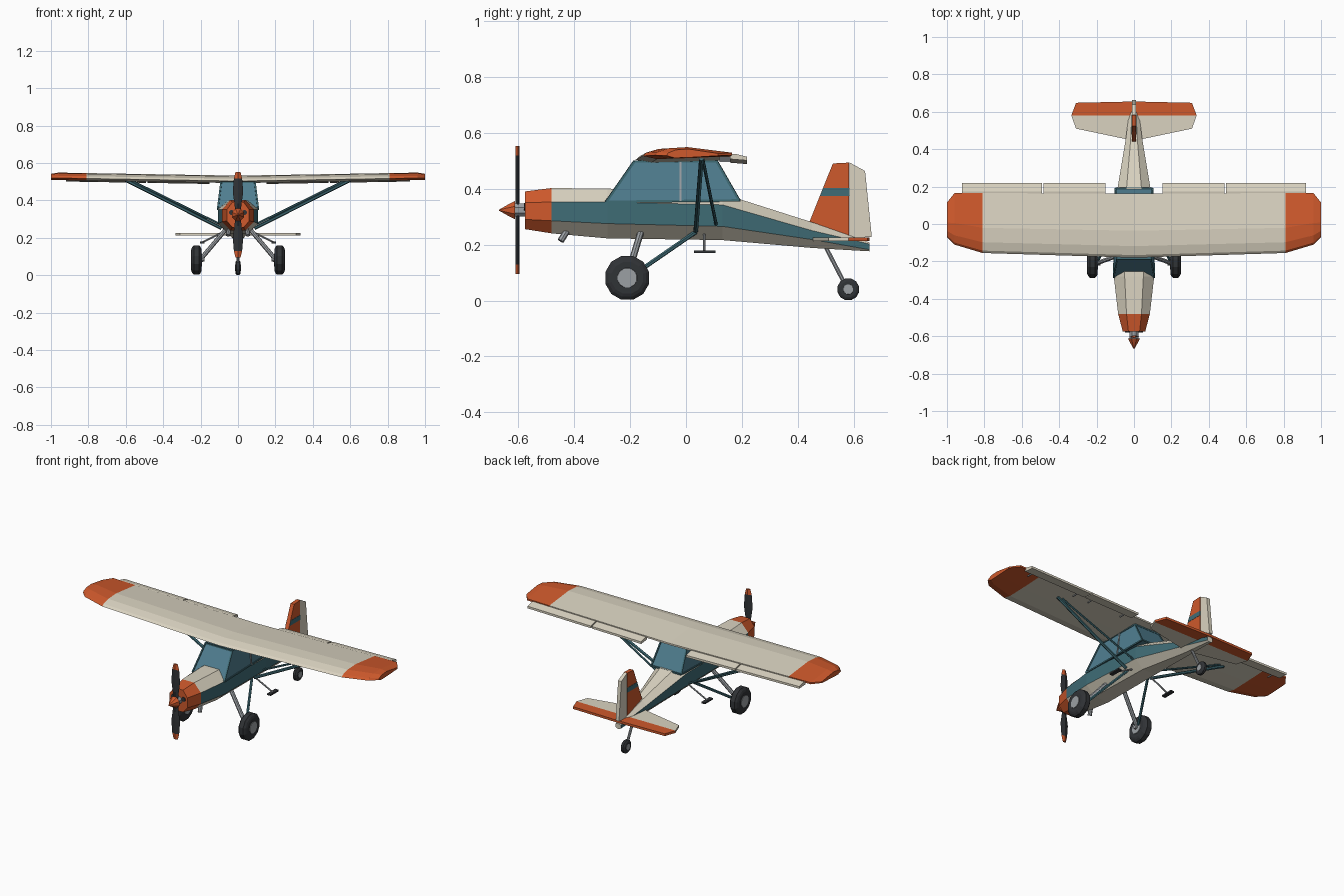
import bpy, bmesh, math
from mathutils import Vector

if "Cube" in bpy.data.objects:
    bpy.data.objects.remove(bpy.data.objects["Cube"])


def mat(name, r, g, b):
    m = bpy.data.materials.new(name)
    m.diffuse_color = (r, g, b, 1)
    m.use_nodes = True
    m.node_tree.nodes["Principled BSDF"].inputs["Base Color"].default_value = m.diffuse_color
    return m


CREAM = mat("cream", .70, .65, .53)
TEAL = mat("teal", .05, .15, .18)
ORANGE = mat("orange", .62, .10, .025)
GLASS = mat("glass", .08, .21, .28)
DARK = mat("dark", .03, .033, .037)
METAL = mat("metal", .33, .35, .37)


def loft(name, rings, mats, pick=lambda seg, side: 0):
    """Skin closed rings of equal size; pick chooses the material slot."""
    bm = bmesh.new()
    vs = [[bm.verts.new(p) for p in ring] for ring in rings]
    n = len(rings[0])
    for i in range(len(vs) - 1):
        for j in range(n):
            k = (j + 1) % n
            f = bm.faces.new((vs[i][j], vs[i][k], vs[i + 1][k], vs[i + 1][j]))
            f.material_index = pick(i, j)
    bm.faces.new(vs[0]).material_index = pick(0, 0)
    bm.faces.new(vs[-1]).material_index = pick(len(vs) - 2, 0)
    bmesh.ops.recalc_face_normals(bm, faces=bm.faces)
    me = bpy.data.meshes.new(name)
    bm.to_mesh(me)
    bm.free()
    for m in mats:
        me.materials.append(m)
    ob = bpy.data.objects.new(name, me)
    bpy.context.collection.objects.link(ob)
    return ob


def turned(name, a, b, profile, m, n=12):
    """Lathe (fraction, radius) pairs around the axis a-b."""
    a, b = Vector(a), Vector(b)
    q = (b - a).to_track_quat('Z', 'Y')
    rings = []
    for t, r in profile:
        c = a.lerp(b, t)
        rings.append([c + q @ Vector((r * math.cos(w), r * math.sin(w), 0))
                      for w in (2 * math.pi * (i + .5) / n for i in range(n))])
    return loft(name, rings, [m])


def rod(name, a, b, r, m, n=8):
    return turned(name, a, b, [(0, r), (1, r)], m, n)


def slab_x(name, outline, t, m):
    """Upright (y, z) outline, thickness across x."""
    return loft(name, [[(x, y, z) for y, z in outline] for x in (-t, t)], [m])


def slab_z(name, outline, z0, z1, m):
    return loft(name, [[(x, y, z) for x, y in outline] for z in (z0, z1)], [m])


def wheel(name, x, y, z, r, w, hub):
    turned(name + "_tyre", (x - w, y, z), (x + w, y, z),
           [(0, r * .72), (.08, r * .86), (.25, r), (.75, r), (.92, r * .86), (1, r * .72)], DARK)
    h = w * 1.08
    turned(name + "_hub", (x - h, y, z), (x + h, y, z), [(0, hub * .95), (.1, hub), (.9, hub), (1, hub * .95)], METAL)


# Fuselage: y, half width, top half width, top, band top, band bottom, belly
SECTIONS = [(-.575, .06, .03, .39, .35, .29, .255), (-.48, .085, .04, .402, .352, .285, .24),
            (-.28, .108, .05, .40, .352, .275, .222), (.13, .098, .045, .382, .342, .265, .216),
            (.45, .045, .018, .28, .25, .218, .188), (.655, .018, .008, .208, .202, .182, .176)]
rings = [[(-wt, y, t), (-w, y, b1), (-w, y, b2), (-wt, y, b), (wt, y, b), (w, y, b2), (w, y, b1), (wt, y, t)]
         for y, w, wt, t, b1, b2, b in SECTIONS]
loft("fuselage", rings, [CREAM, TEAL, ORANGE], lambda s, j: 2 if s == 0 else (1 if j in (1, 5) else 0))

# Cabin glass with its frame
low = [(-.108, -.285, .353), (.108, -.285, .353), (.1, .19, .358), (-.1, .19, .358)]
high = [(-.09, -.185, .497), (.09, -.185, .497), (.085, .11, .497), (-.085, .11, .497)]
loft("cabin_glass", [low, high], [GLASS])
for i in range(4):
    rod("cabin_pillar", low[i], high[i], .006, TEAL, 4)
    rod("cabin_roof_rail", high[i], high[(i + 1) % 4], .006, TEAL, 4)
    rod("cabin_sill", low[i], low[(i + 1) % 4], .006, TEAL, 4)
for s in (-1, 1):
    rod("door_post", (s * .105, -.02, .355), (s * .088, -.02, .495), .005, METAL, 4)

# Wing: airfoil as (chord fraction, height)
FOIL = [(0, .008), (.04, .02), (.18, .033), (.42, .037), (1, .017), (1, .007), (.5, 0), (.16, -.003)]
STATIONS = [(-1, -.07, .115), (-.96, -.11, .165), (-.81, -.155, .165), (0, -.18, .163),
            (.81, -.155, .165), (.96, -.11, .165), (1, -.07, .115)]
rings = [[(x, a + (b - a) * c, .495 + .017 * abs(x) + h * (.8 if abs(x) == 1 else 1)) for c, h in FOIL]
         for x, a, b in STATIONS]
loft("wing", rings, [CREAM, ORANGE], lambda s, j: 1 if s in (0, 1, 4, 5) else 0)

# Flaps and ailerons
for s in (-1, 1):
    for name, x0, x1 in (("flap", .152, .485), ("aileron", .492, .92)):
        loft(name, [[(s * x, y, z + .017 * x) for y, z in
                     ((.158, .49), (.158, .506), (.175, .509), (.218, .498), (.218, .485))]
                    for x in (x0, x1)], [CREAM])
        for x in (x0 + .05, x1 - .05):
            rod(name + "_hinge", (s * x, .12, .495 + .017 * x), (s * x, .18, .495 + .017 * x), .004, METAL, 4)

# Tailplane, fin and rudder
slab_z("tailplane", [(-.335, .58), (-.31, .51), (0, .445), (.31, .51), (.335, .58)], .212, .226, CREAM)
slab_z("elevator", [(-.335, .58), (.335, .58), (.31, .648), (0, .655), (-.31, .648)], .212, .226, ORANGE)
slab_x("fin", [(.44, .278), (.525, .49), (.583, .493), (.583, .215), (.5, .22)], .012, ORANGE)
slab_x("fin_stripe", [(.479, .374), (.491, .403), (.584, .403), (.584, .374)], .0135, TEAL)
slab_x("rudder", [(.585, .493), (.64, .463), (.664, .228), (.585, .222)], .011, CREAM)

# Propeller and spinner
PZ = .323
turned("spinner", (0, -.668, PZ), (0, -.612, PZ), [(0, .002), (.55, .021), (1, .035)], ORANGE, 8)
turned("propeller_hub", (0, -.613, PZ), (0, -.57, PZ), [(0, .025), (1, .025)], METAL, 8)
BLADE = [(.01, .014), (.06, .019), (.12, .028), (.195, .022), (.229, .013)]
for s in (-1, 1):
    loft("propeller_blade", [[(-w, -.604, PZ + s * h), (0, -.609, PZ + s * h), (w, -.6, PZ + s * h),
                              (0, -.595, PZ + s * h)] for h, w in BLADE],
         [DARK, ORANGE], lambda g, j: 1 if g == 3 else 0)
    turned("air_intake", (s * .035, -.579, .335), (s * .035, -.56, .335), [(0, .014), (1, .014)], DARK, 8)

# Gear, struts, steps and exhausts on both sides
for s in (-1, 1):
    wheel("main_wheel", s * .222, -.21, .081, .081, .028, .037)
    rod("gear_leg", (s * .06, -.16, .25), (s * .2, -.21, .085), .012, METAL)
    rod("axle", (s * .18, -.21, .083), (s * .23, -.21, .081), .012, METAL)
    rod("gear_brace", (s * .07, .035, .245), (s * .19, -.19, .09), .008, TEAL, 6)
    rod("wing_strut_front", (s * .088, .035, .25), (s * .6, .055, .508), .009, TEAL, 6)
    rod("wing_strut_rear", (s * .092, .108, .27), (s * .57, .06, .505), .006, TEAL, 6)
    rod("step_post", (s * .07, .065, .235), (s * .19, .065, .176), .005, METAL, 6)
    loft("step_plate", [[(s * .19 + dx, y, z) for dx, z in ((-.012, .17), (.012, .17), (.012, .179), (-.012, .179))]
                        for y in (.028, .105)], [DARK])
    rod("exhaust", (s * .045, -.425, .25), (s * .055, -.448, .213), .012, METAL)

# Tail wheel
rod("tail_wheel_leg", (0, .5, .19), (0, .575, .045), .008, METAL)
wheel("tail_wheel", 0, .58, .04, .04, .014, .019)
